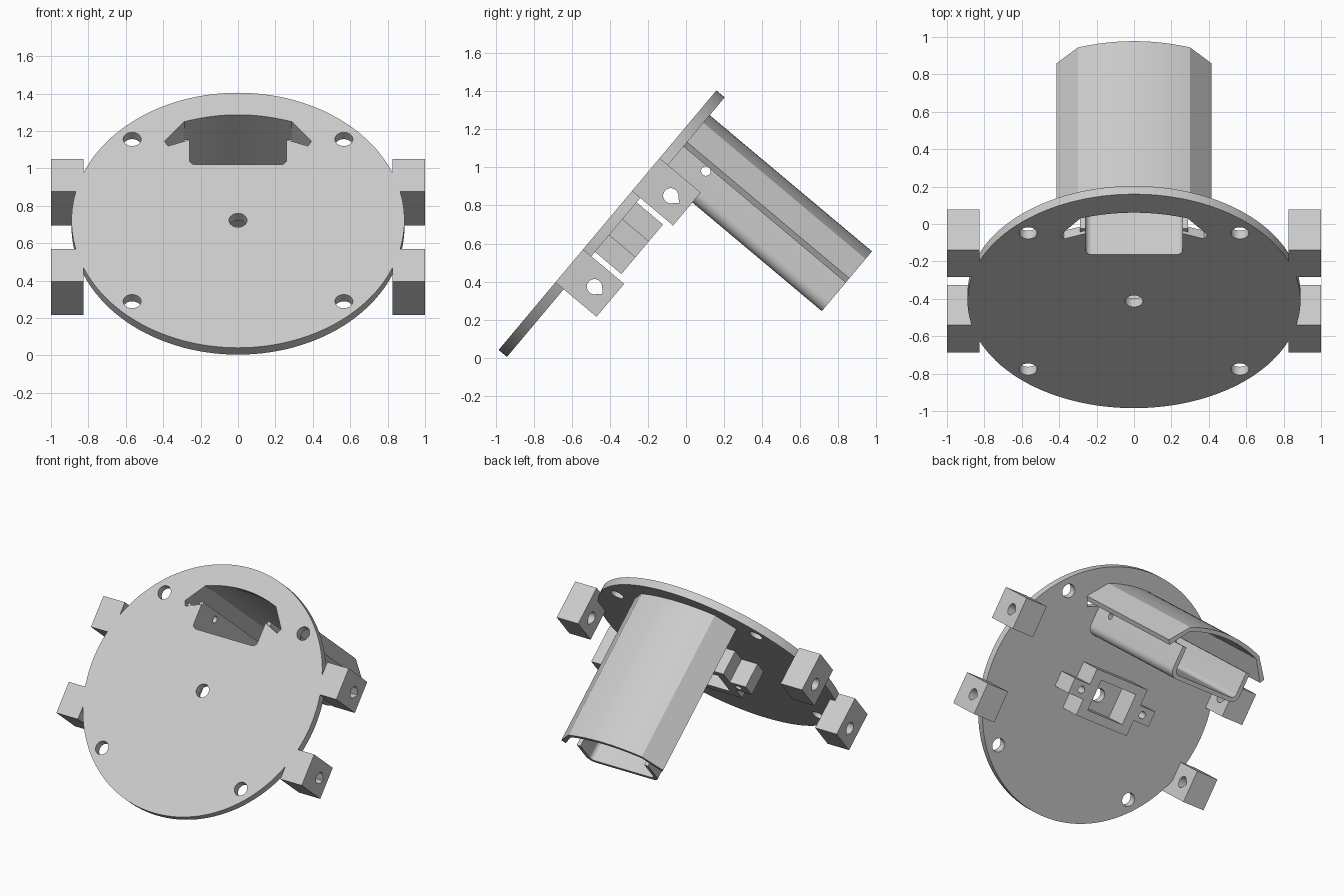
import bpy, bmesh, math
from mathutils import Matrix

if "Cube" in bpy.data.objects:
    bpy.data.objects.remove(bpy.data.objects["Cube"], do_unlink=True)

grey = bpy.data.materials.new("light grey plastic")
grey.use_nodes = True
colour = (0.6, 0.6, 0.6, 1)
grey.diffuse_color = colour
grey.node_tree.nodes["Principled BSDF"].inputs["Base Color"].default_value = colour

# The whole part is drawn flat (x, v) with depth behind the front face, then tilted
TILT = Matrix.Translation((0, -0.4125, 0.7225)) @ Matrix.Rotation(math.radians(50), 4, 'X')
THICK = 0.057
LENGTH = 1.17


def prism(name, profile, start, end, sideways=False):
    """Extrude a profile along depth, or along x when sideways (profile is depth, v)."""
    bm = bmesh.new()

    def place(a, b, c):
        return TILT @ Matrix.Translation((c, b, -a) if sideways else (a, b, -c)).translation
    face = bm.faces.new([bm.verts.new(place(a, b, start)) for a, b in profile])
    shift = place(0, 0, end) - place(0, 0, start)
    out = bmesh.ops.extrude_face_region(bm, geom=[face])
    bmesh.ops.translate(bm, vec=shift, verts=[g for g in out["geom"] if isinstance(g, bmesh.types.BMVert)])
    bmesh.ops.recalc_face_normals(bm, faces=bm.faces)
    mesh = bpy.data.meshes.new(name)
    bm.to_mesh(mesh)
    bm.free()
    mesh.materials.append(grey)
    obj = bpy.data.objects.new(name, mesh)
    bpy.context.collection.objects.link(obj)
    return obj


def circle(x, y, r, n=32):
    return [(x + r * math.cos(math.tau * i / n), y + r * math.sin(math.tau * i / n)) for i in range(n)]


def rect(x0, x1, y0, y1):
    return [(x0, y0), (x1, y0), (x1, y1), (x0, y1)]


def mirrored(half):
    """Complete a right half, listed from the centre line outward."""
    return [(-x, y) for x, y in reversed(half) if x > 0] + half


def finish(obj, cutters=(), mode='DIFFERENCE'):
    """Apply booleans, drop the helpers and smooth the curved faces."""
    for cutter in cutters:
        cutter.hide_render = True
        mod = obj.modifiers.new("cut", 'BOOLEAN')
        mod.operation = mode
        mod.solver = 'EXACT'
        mod.object = cutter
    if cutters:
        bpy.context.view_layer.update()
        evaluated = obj.evaluated_get(bpy.context.evaluated_depsgraph_get())
        mesh = bpy.data.meshes.new_from_object(evaluated)
        obj.modifiers.clear()
        obj.data = mesh
        for cutter in cutters:
            bpy.data.objects.remove(cutter, do_unlink=True)
    bpy.ops.object.select_all(action='DESELECT')
    obj.select_set(True)
    bpy.context.view_layer.objects.active = obj
    bpy.ops.object.shade_smooth_by_angle(angle=math.radians(25))


def arch(inset):
    """Right half of the hood: a shallow crown, then a sloping side."""
    crown = [(x, 0.768 - inset - 0.58 * x * x) for x in
             [(0.3 - 0.4 * inset) * i / 10 for i in range(11)]]
    return crown + [(0.415 - 0.7 * inset, 0.583 - inset)]


def tray(half_width, floor, radius, top):
    """Right half of the U section, from the top edge down to the centre line."""
    corner = [(half_width - radius + radius * math.cos(t), floor + radius - radius * math.sin(t))
              for t in [math.pi / 2 * i / 8 for i in range(9)]]
    return [(half_width, top)] + corner


# Round base plate with five holes and the tube opening
plate = prism("base_plate", circle(0, 0, 0.89, 128), 0, THICK)
spots = [(0, 0)] + [(sx * 0.566, sv * 0.566) for sx in (-1, 1) for sv in (-1, 1)]
cuts = [prism("hole_cutter", circle(x, v, 0.048), -0.1, 0.2) for x, v in spots]
opening = arch(0.032) + [(0.374, 0.518)] + tray(0.26, 0.388, 0.035, 0.562)
cuts.append(prism("opening_cutter", mirrored(opening), -0.1, 0.2))
finish(plate, cuts)

# Curved hood behind the plate
outer, inner = mirrored(arch(0)), mirrored(arch(0.03))
finish(prism("hood", outer + inner[::-1], 0.02, LENGTH))

# U-shaped tray below the hood, with a small hole through both walls
outer, inner = mirrored(tray(0.29, 0.358, 0.06, 0.58)[::-1]), mirrored(tray(0.26, 0.388, 0.035, 0.58)[::-1])
channel = prism("tray", outer + inner[::-1], 0.02, LENGTH)
finish(channel, [prism("pin_cutter", circle(0.23, 0.53, 0.025), -0.5, 0.5, True)])

# Four edge lugs with teardrop cross holes
drop = [(0.172 + 0.04 * math.cos(t), 0.04 * math.sin(t))
        for t in [math.pi / 4 + 1.5 * math.pi * i / 24 for i in range(25)]] + [(0.229, 0)]
for sx, side in ((1, "left"), (-1, "right")):
    for sv, level in ((1, "upper"), (-1, "lower")):
        x0, x1 = sorted((sx * 0.825, sx))
        v0, v1 = sorted((sv * 0.2, sv * 0.426))
        lug = prism(f"{level}_{side}_lug", rect(x0, x1, v0, v1), 0, 0.282)
        bore = [(d, v + sv * 0.312) for d, v in drop]
        finish(lug, [prism("bore_cutter", bore, x0 - 0.1, x1 + 0.1, True)])

# Socket frame behind the centre, with a screw ear on each side
ex, bx, ev, bv = 0.35, 0.22, 0.055, 0.17
cross = [(0, bv), (bx, bv), (bx, ev), (ex, ev), (ex, -ev), (bx, -ev), (bx, -bv), (0, -bv)]
frame = prism("socket_frame", mirrored(cross), THICK - 0.01, 0.238)
cuts = [prism("socket_cutter", rect(-0.15, 0.15, -0.11, 0.11), 0, 0.4)]
cuts += [prism("screw_cutter", circle(sx * 0.265, 0, 0.025, 24), THICK, 0.4) for sx in (-1, 1)]
finish(frame, cuts)
